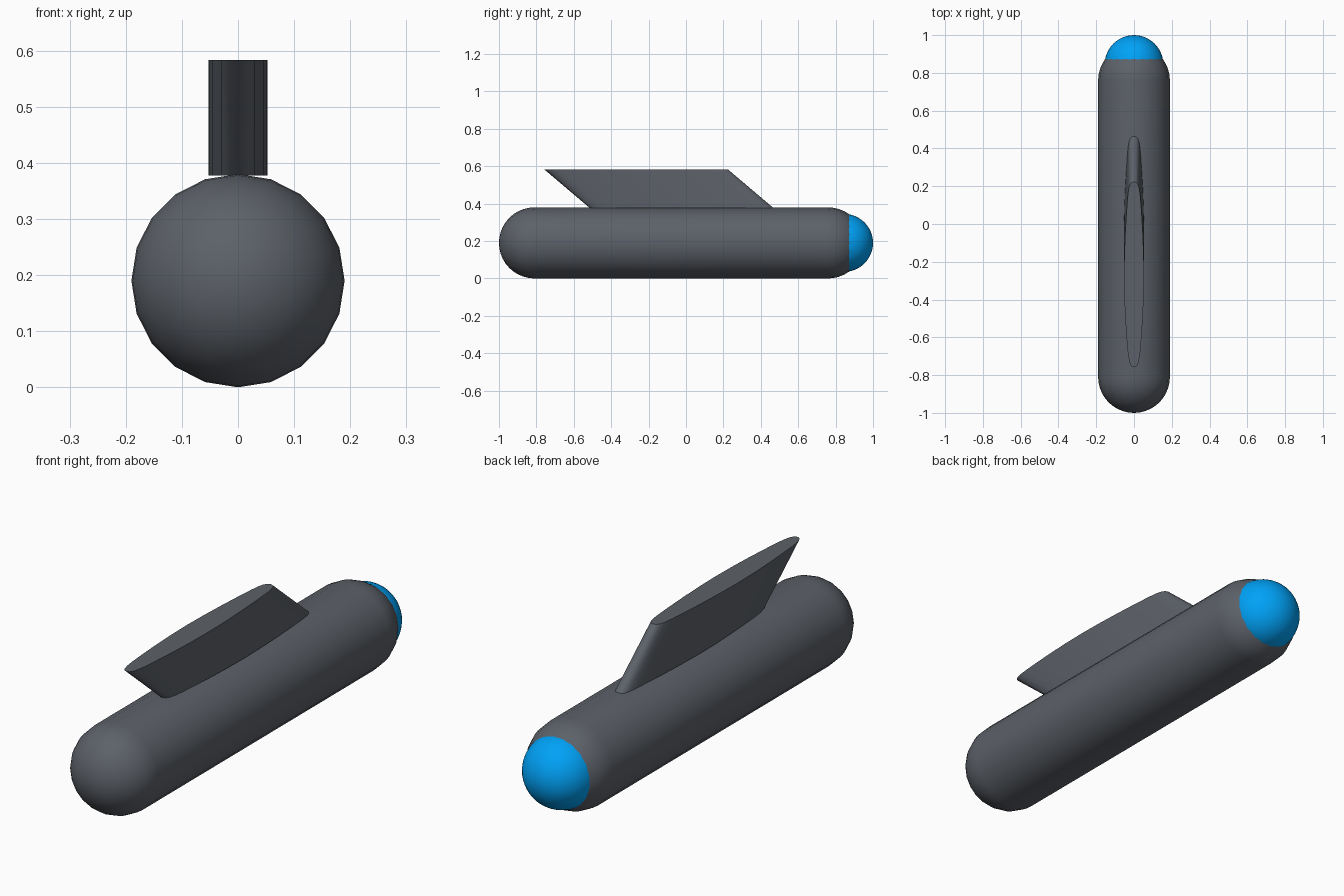
import bpy, bmesh, math
from mathutils import Vector

if "Cube" in bpy.data.objects:
    bpy.data.objects.remove(bpy.data.objects["Cube"])


def material(name, rgb):
    m = bpy.data.materials.new(name)
    m.diffuse_color = (*rgb, 1)
    m.use_nodes = True
    m.node_tree.nodes["Principled BSDF"].inputs["Base Color"].default_value = m.diffuse_color
    return m


dark = material("dark_grey", (0.108, 0.12, 0.14))
blue = material("blue", (0.0, 0.36, 0.93))


def finish(bm, name, mat, angle=40):
    bmesh.ops.recalc_face_normals(bm, faces=bm.faces[:])
    me = bpy.data.meshes.new(name)
    bm.to_mesh(me)
    bm.free()
    ob = bpy.data.objects.new(name, me)
    bpy.context.collection.objects.link(ob)
    me.materials.append(mat)
    bpy.ops.object.select_all(action='DESELECT')
    ob.select_set(True)
    bpy.context.view_layer.objects.active = ob
    bpy.ops.object.shade_smooth_by_angle(angle=math.radians(angle))
    return ob


def revolve_y(profile, axis_z, steps, name, mat):
    """Revolve (radius, y) points about a lengthwise axis."""
    bm = bmesh.new()
    vs = [bm.verts.new((0, y, axis_z + r)) for r, y in profile]
    es = [bm.edges.new(p) for p in zip(vs, vs[1:])]
    bmesh.ops.spin(bm, geom=vs + es, cent=(0, 0, axis_z), axis=(0, 1, 0),
                   angle=2 * math.pi, steps=steps)
    bmesh.ops.remove_doubles(bm, verts=bm.verts[:], dist=1e-5)
    return finish(bm, name, mat)


def arc(r, centre, a0, a1, n):
    angs = [math.radians(a0 + (a1 - a0) * i / n) for i in range(n + 1)]
    return [(r * abs(math.cos(a)) if abs(math.cos(a)) > 1e-6 else 0.0,
             centre + r * math.sin(a)) for a in angs]


R = 0.19

# Capsule hull with 20 sides
revolve_y(arc(R, -0.81, -90, 0, 10) + arc(R, 0.76, 0, 90, 10), R, 20,
          "hull", dark)

# Blue dome emerging from one end
revolve_y(arc(0.155, 0.845, 0, 90, 12), R, 40, "nose_dome", blue)

# Swept fin: rounded lens outline, extruded upwards and backwards
half = [(0.0, 0.467), (0.012, 0.463), (0.022, 0.45), (0.029, 0.425),
        (0.034, 0.38), (0.040, 0.30), (0.046, 0.20), (0.051, 0.08),
        (0.053, -0.03), (0.051, -0.15), (0.046, -0.26), (0.040, -0.35),
        (0.034, -0.425), (0.029, -0.465), (0.022, -0.495),
        (0.012, -0.511), (0.0, -0.515)]
outline = half + [(-x, y) for x, y in half[-2:0:-1]]
bm = bmesh.new()
base = bm.faces.new([bm.verts.new((x, y, 0.377)) for x, y in outline])
ext = bmesh.ops.extrude_face_region(bm, geom=[base], use_keep_orig=True)
top = [g for g in ext["geom"] if isinstance(g, bmesh.types.BMVert)]
bmesh.ops.translate(bm, verts=top, vec=Vector((0, -0.243, 0.206)))
finish(bm, "swept_fin", dark, 35)
